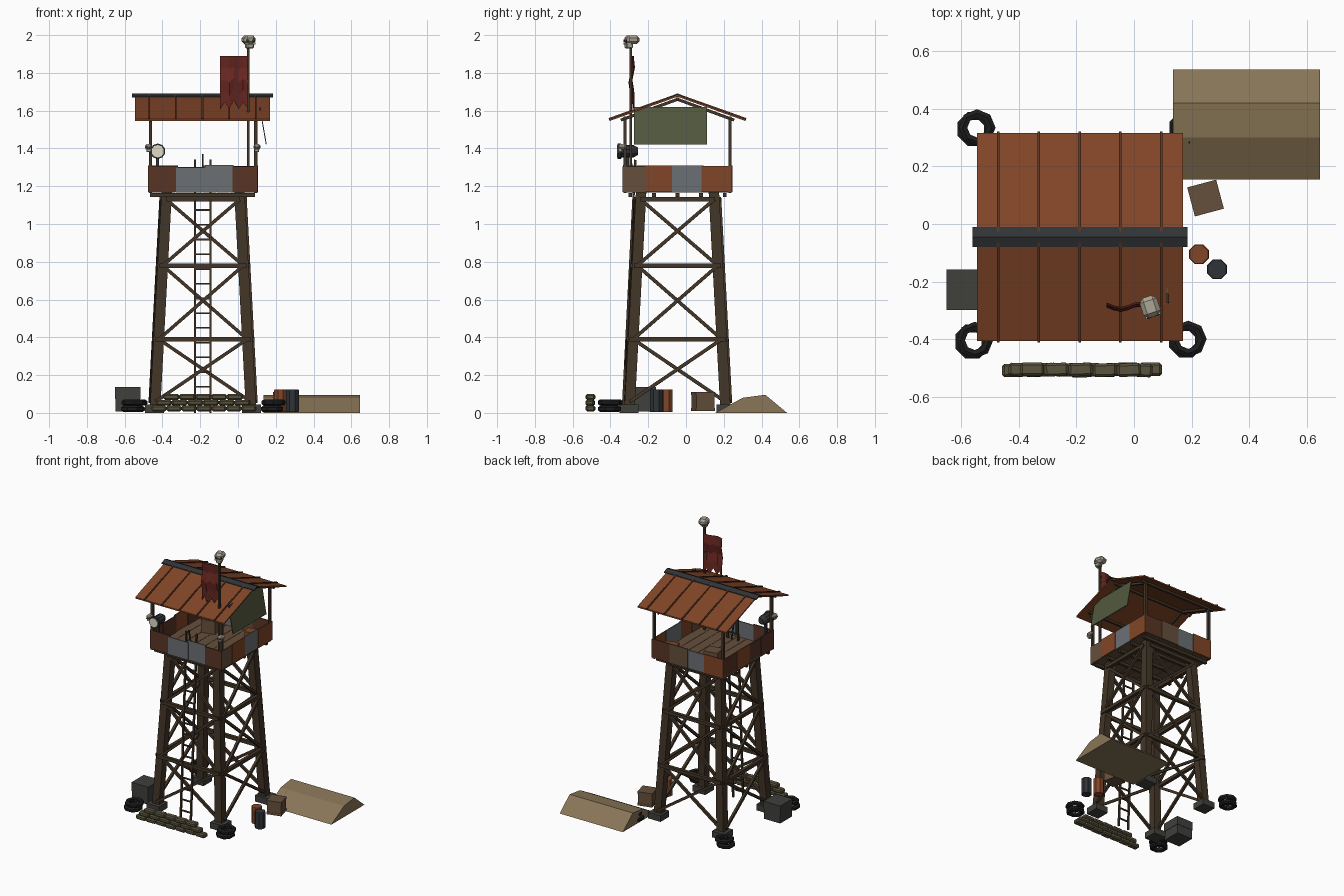
import bpy, bmesh, math, random
from mathutils import Vector, Matrix

if "Cube" in bpy.data.objects:
    bpy.data.objects.remove(bpy.data.objects["Cube"])

random.seed(3)
CX, CY = -0.185, -0.045          # tower centre


def mat(name, r, g, b):
    m = bpy.data.materials.new(name)
    m.diffuse_color = (r, g, b, 1)
    m.use_nodes = True
    m.node_tree.nodes["Principled BSDF"].inputs["Base Color"].default_value = m.diffuse_color
    return m


WOOD = mat("dark_wood", 0.055, 0.035, 0.02)
PLANK = mat("plank", 0.13, 0.08, 0.045)
RUST = mat("rust", 0.22, 0.06, 0.02)
DARKRUST = mat("dark_rust", 0.1, 0.035, 0.018)
STEEL = mat("steel", 0.15, 0.16, 0.175)
DARK = mat("dark_metal", 0.03, 0.033, 0.038)
RUBBER = mat("rubber", 0.012, 0.012, 0.013)
CRATE = mat("grey_crate", 0.05, 0.05, 0.045)
BAG = mat("sandbag", 0.1, 0.085, 0.045)
DIRT = mat("dirt", 0.25, 0.18, 0.095)
TARP = mat("tarp", 0.085, 0.1, 0.05)
RED = mat("red_cloth", 0.14, 0.02, 0.015)
BONE = mat("bone", 0.42, 0.38, 0.3)
LENS = mat("lens", 0.75, 0.72, 0.55)


def finish(name, bm, m):
    bmesh.ops.recalc_face_normals(bm, faces=bm.faces[:])
    me = bpy.data.meshes.new(name)
    bm.to_mesh(me)
    bm.free()
    me.materials.append(m)
    ob = bpy.data.objects.new(name, me)
    bpy.context.collection.objects.link(ob)
    return ob


def box(name, c, s, m, rz=0.0, bev=0.0):
    bm = bmesh.new()
    bmesh.ops.create_cube(bm, size=1)
    bmesh.ops.scale(bm, vec=s, verts=bm.verts)
    if bev:
        bmesh.ops.bevel(bm, geom=bm.edges[:], offset=bev, segments=1, affect='EDGES')
    bmesh.ops.transform(bm, matrix=Matrix.Translation(c) @ Matrix.Rotation(rz, 4, 'Z'), verts=bm.verts)
    return finish(name, bm, m)


def beam(name, a, b, w, m, d=None):
    a, b = Vector(a), Vector(b)
    v = b - a
    ob = box(name, (0, 0, 0), (w, d or w, v.length), m)
    z = v.normalized()
    ref = Vector((0, 1, 0)) if abs(z.y) < 0.9 else Vector((0, 0, 1))
    x = ref.cross(z).normalized()
    rot = Matrix((x, z.cross(x), z)).transposed().to_4x4()
    ob.data.transform(Matrix.Translation((a + b) / 2) @ rot)
    return ob


def prism(name, pts, x0, x1, m):
    """Extrude a y,z outline along x."""
    bm = bmesh.new()
    f = bm.faces.new([bm.verts.new((x0, y, z)) for y, z in pts])
    r = bmesh.ops.extrude_face_region(bm, geom=[f])
    bmesh.ops.translate(bm, vec=(x1 - x0, 0, 0), verts=[v for v in r["geom"] if isinstance(v, bmesh.types.BMVert)])
    return finish(name, bm, m)


def lathe(name, profile, n, m, matrix, closed=False):
    """Revolve r,z points around z into n flat sides."""
    bm = bmesh.new()
    rings = [[bm.verts.new((r * math.cos(2 * math.pi * (i + .5) / n), r * math.sin(2 * math.pi * (i + .5) / n), z))
              for i in range(n)] for r, z in profile]
    for a, b in zip(rings, rings[1:] + ([rings[0]] if closed else [])):
        for i in range(n):
            bm.faces.new((a[i], a[(i + 1) % n], b[(i + 1) % n], b[i]))
    if not closed:
        bm.faces.new(rings[0])
        bm.faces.new(rings[-1])
    bmesh.ops.transform(bm, matrix=matrix, verts=bm.verts)
    return finish(name, bm, m)


def half(z):
    return 0.255 - 0.062 * z / 1.16


# legs and footings
for sx in (-1, 1):
    for sy in (-1, 1):
        p = lambda z: (CX + sx * half(z), CY + sy * half(z), z)
        beam("leg", p(0.02), p(1.17), 0.055, WOOD)
        box("footing", (CX + sx * .257, CY + sy * .257, .023), (.1, .1, .045), CRATE)

# horizontal rails and cross braces on the four faces
levels = (0.06, 0.39, 0.78, 1.13)
for k in range(4):
    R = Matrix.Translation((CX, CY, 0)) @ Matrix.Rotation(k * math.pi / 2, 4, 'Z')
    P = lambda s, z, off: R @ Vector((s * half(z), -half(z) - off, z))
    for z in levels[1:]:
        e = 1.08 if z < 1 else 1.0
        beam("rail", P(-e, z, .025), P(e, z, .025), .024, WOOD)
    for a, b in zip(levels, levels[1:]):
        beam("brace", P(-1, a, .028), P(1, b, .028), .018, WOOD)
        beam("brace", P(1, a, .016), P(-1, b, .016), .018, WOOD)

# ladder
for x in (-0.228, -0.146):
    beam("ladder_rail", (x, -.335, 0.0), (x, -.268, 1.34), .012, WOOD)
for i in range(16):
    z = .06 + i * .078
    y = -.335 + .067 * z / 1.34
    beam("ladder_rung", (-.228, y, z), (-.146, y, z), .009, WOOD)

# deck
for i in range(5):
    y = -.295 + i * .125
    beam("joist", (-.465, y, 1.153), (.09, y, 1.153), .02, WOOD)
for i in range(8):
    x = -.475 + (i + .5) * .575 / 8
    box("deck_plank", (x, CY, 1.176), (.0695, .57, .016), PLANK)

# patched parapet: (start, end, material, top) as fractions of each side
sides = [
    [(0, .27, DARKRUST, 1.308), (.25, .53, STEEL, 1.298), (.52, .78, STEEL, 1.312), (.77, 1, DARKRUST, 1.305)],
    [(0, .22, PLANK, 1.305), (.2, .45, RUST, 1.31), (.44, .73, STEEL, 1.31), (.72, 1, RUST, 1.306)],
    [(0, .26, DARKRUST, 1.307), (.25, .5, PLANK, 1.31), (.49, .74, STEEL, 1.303), (.73, 1, RUST, 1.31)],
    [(0, .27, DARKRUST, 1.305), (.26, .52, RUST, 1.31), (.5, .76, DARKRUST, 1.304), (.75, 1, DARKRUST, 1.31)],
]
for k, panels in enumerate(sides):
    for i, (a, b, m, top) in enumerate(panels):
        ob = box("wall_panel", ((a + b - 1) / 2 * .575, -.284 - .004 * (i % 2), (top + 1.17) / 2),
                 ((b - a) * .575, .008, top - 1.17), m)
        ob.data.transform(Matrix.Translation((CX, CY, 0)) @ Matrix.Rotation(k * math.pi / 2, 4, 'Z'))

# roof posts, plates, rafters
for x in (-.463, .093):
    for s in (-1, 1):
        y = CY + s * .278
        beam("roof_post", (x, y, 1.165), (x, y, 1.57), .018, WOOD)
        beam("rafter", (x, CY + s * .3, 1.55), (x, CY, 1.66), .016, WOOD)
for y, z in ((-.323, 1.562), (.233, 1.562), (CY, 1.662)):
    beam("roof_plate", (-.5, y, z), (.13, y, z), .016, WOOD)

# gable roof, seams, ridge cap
e, r, t = 1.555, 1.684, .01
prism("roof", [(-.405, e), (CY, r), (.315, e), (.315, e - t), (CY, r - t), (-.405, e - t)], -.545, .17, RUST)
for x in (-.47, -.33, -.188, -.047, .094):
    for y in (-.408, .318):
        beam("roof_seam", (x, y, e), (x, CY, r), .009, DARKRUST, .012)
prism("ridge_cap", [(-.079, 1.677), (CY, 1.692), (-.011, 1.677), (-.011, 1.669), (CY, 1.684), (-.079, 1.669)],
      -.56, .185, DARK)

# hanging tarp on the right gable
beam("tarp", (.115, -.082, 1.62), (.15, -.082, 1.42), .005, TARP, .385)

# flag pole and swallow-tailed flag
beam("flag_pole", (.055, -.293, 1.18), (.055, -.293, 1.95), .014, WOOD)
bm = bmesh.new()
cols = []
for i in range(7):
    u = i / 6
    bot = 1.61 + .035 * (i % 2) + .01 * (i == 3)
    y = -.288 + .009 * math.sin(u * 7)
    cols.append([bm.verts.new((.052 - .147 * u, y + .008 * math.sin(j * 2.2), 1.89 + (bot - 1.89) * j / 4))
                 for j in range(5)])
for a, b in zip(cols, cols[1:]):
    for j in range(4):
        bm.faces.new((a[j], b[j], b[j + 1], a[j + 1]))
flag = finish("flag", bm, RED)
flag.modifiers.new("thick", 'SOLIDIFY').thickness = .003


def skull(c, s, rz):
    M = Matrix.Translation(c) @ Matrix.Rotation(rz, 4, 'Z') @ Matrix.Scale(s, 4)
    cran = box("skull_cranium", (0, .05, .15), (.95, 1.1, .7), BONE, 0, .22)
    jaw = box("skull_jaw", (0, -.2, -.35), (.6, .55, .4), BONE, 0, .08)
    parts = [cran, jaw]
    for x in (-.22, .22):
        parts.append(box("skull_eye", (x, -.49, .06), (.24, .06, .22), DARK))
        parts.append(box("skull_cheek", (x * 1.4, -.3, -.15), (.2, .4, .15), BONE))
    for ob in parts:
        ob.data.transform(M)


skull((.057, -.29, 1.966), .066, math.radians(18))
skull((-.473, -.34, 1.403), .04, 0)
skull((.1, -.34, 1.403), .04, 0)

# searchlight
L = Matrix.Translation((-.425, -.31, 1.385)) @ Matrix.Rotation(math.pi / 2, 4, 'X')
lathe("searchlight_body", [(.02, -.055), (.034, -.03), (.034, .03), (.041, .035), (.041, .052)], 10, DARK, L)
lathe("searchlight_lens", [(.033, .05), (.033, .056)], 10, LENS, L)
beam("searchlight_stand", (-.425, -.31, 1.18), (-.425, -.31, 1.37), .016, DARK)

# things on the deck
box("deck_crate", (-.29, .1, 1.232), (.1, .09, .095), PLANK, .2)
box("deck_box", (.02, .14, 1.22), (.09, .07, .07), RUST, .3)
beam("rifle_barrel", (-.185, -.26, 1.19), (-.187, -.3, 1.37), .008, DARK)

# stacked tyres at the corners
ring = [(.034, .006), (.05, 0), (.064, .009), (.064, .025), (.05, .034), (.034, .028)]
for x, y in ((-.56, -.407), (.18, -.403), (-.552, .33), (.183, .33)):
    for i in range(2):
        lathe("tyre", ring, 8, RUBBER, Matrix.Translation((x + .008 * i, y + .004 * i, .004 + .034 * i))
              @ Matrix.Rotation(.4 * i, 4, 'Z'), True)

# sandbag wall
for row, (x0, x1, n) in enumerate(((-.458, .097, 7), (-.435, .065, 6), (-.395, .025, 5))):
    w = (x1 - x0) / n
    for i in range(n):
        box("sandbag", (x0 + (i + .5) * w, -.506 + random.uniform(-.003, .003), .024 + row * .03),
            (w * .99, .046, .031), BAG, random.uniform(-.05, .05), .008)

# drums
drum = [(.034, 0), (.037, .004), (.037, .116), (.034, .12)]
lathe("rust_drum", drum, 8, RUST, Matrix.Translation((.225, -.105, .004)))
lathe("dark_drum", drum, 8, DARK, Matrix.Translation((.288, -.157, .004)))

# crates
box("supply_crate", (-.583, -.228, .062), (.13, .135, .11), CRATE)
box("supply_crate_lid", (-.583, -.228, .105), (.135, .14, .062), CRATE)
box("wood_crate", (.248, .09, .06), (.1, .1, .1), PLANK, math.radians(15))
for z in (.018, .102):
    box("crate_band", (.248, .09, z), (.104, .104, .016), PLANK, math.radians(15))

# dirt berm
prism("dirt_mound", [(.155, 0), (.3, .08), (.42, .096), (.535, 0)], .135, .645, DIRT)
